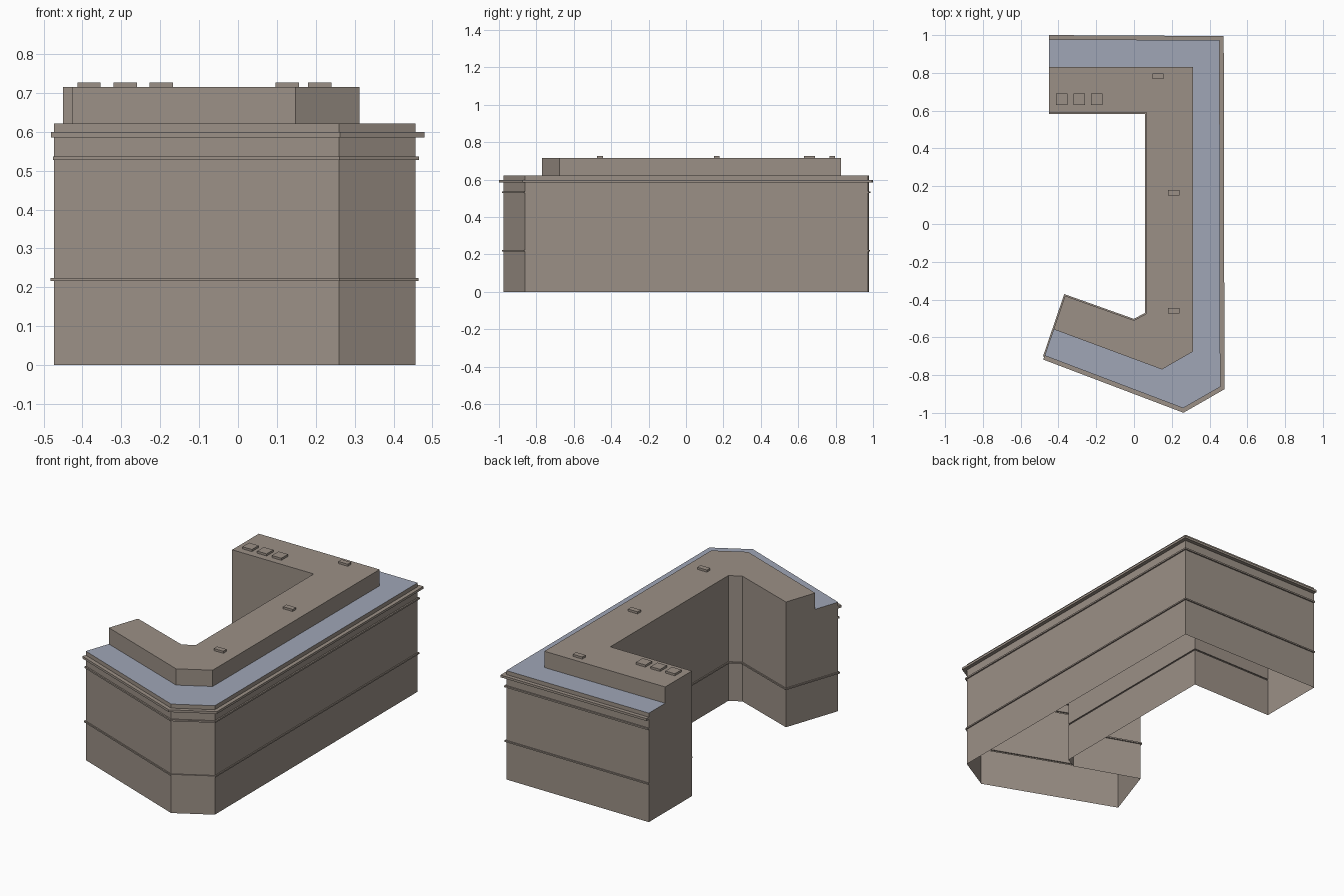
import bpy, bmesh
from mathutils import Vector

if "Cube" in bpy.data.objects:
    bpy.data.objects.remove(bpy.data.objects["Cube"])


def material(name, rgb):
    m = bpy.data.materials.new(name)
    m.diffuse_color = (*rgb, 1)
    m.use_nodes = True
    m.node_tree.nodes["Principled BSDF"].inputs["Base Color"].default_value = m.diffuse_color
    return m


STONE = material("warm_stone", (0.33, 0.28, 0.24))
SLATE = material("blue_grey_roof", (0.35, 0.38, 0.47))

# Footprint corners, clockwise from the back left: street side, then courtyard
street = [Vector(p) for p in [(-0.45, 0.978), (0.453, 0.973), (0.457, -0.862),
                              (0.26, -0.975), (-0.473, -0.697)]]
court = [Vector(p) for p in [(-0.365, -0.38), (0.0, -0.51), (0.065, -0.475),
                             (0.065, 0.59), (-0.45, 0.59)]]
A, E, F, J = street[0], street[-1], court[0], court[-1]
# Street-side line of the set-back upper storey
setback = [Vector(p) for p in [(-0.45, 0.83), (0.313, 0.83), (0.313, -0.675),
                               (0.148, -0.77)]] + [E.lerp(F, 0.44)]
SPLIT, EAVES, TOP = 0.224, 0.622, 0.715


def make(name, bm, mat):
    me = bpy.data.meshes.new(name)
    bm.to_mesh(me)
    bm.free()
    me.materials.append(mat)
    ob = bpy.data.objects.new(name, me)
    bpy.context.collection.objects.link(ob)
    return ob


def polygon(name, pts, mat, up=False):
    bm = bmesh.new()
    f = bm.faces.new([bm.verts.new(p) for p in pts])
    f.normal_update()
    if up and f.normal.z < 0:
        f.normal_flip()
    return make(name, bm, mat)


def offset_path(path, d):
    """Push an open path outwards with mitred corners."""
    dirs = [(b - a).normalized() for a, b in zip(path, path[1:])]
    nrm = [Vector((-v.y, v.x)) for v in dirs]
    out = []
    for i, p in enumerate(path):
        n0, n1 = nrm[max(i - 1, 0)], nrm[min(i, len(nrm) - 1)]
        out.append(p + (n0 + n1) * d / (1 + n0.dot(n1)))
    return out


def wall(name, path, z0, z1, bands=()):
    """Wall along a path, with projecting bands given as (bottom, top, depth)."""
    profile = [(0, z0)]
    for lo, hi, d in bands:
        profile += [(0, lo), (d, lo), (d, hi), (0, hi)]
    if profile[-1][1] < z1:
        profile.append((0, z1))
    bm = bmesh.new()
    rows = [[bm.verts.new((p.x, p.y, z)) for p in offset_path(path, d)]
            for d, z in profile]
    for lo, hi in zip(rows, rows[1:]):
        for i in range(len(path) - 1):
            bm.faces.new((lo[i], hi[i], hi[i + 1], lo[i + 1]))
    # close the band ends
    for k in range(len(bands)):
        r = rows[1 + 4 * k:5 + 4 * k]
        bm.faces.new([v[-1] for v in r])
        bm.faces.new([v[0] for v in reversed(r)])
    return make(name, bm, STONE)


def at(p, z):
    return (p.x, p.y, z)


# Ground storey with its string course, on street and courtyard sides
wall("lower_walls", street + court, 0, SPLIT, [(0.216, SPLIT, 0.007)])
# Upper street walls with string course and cornice
wall("street_walls", street, SPLIT, EAVES,
     [(0.528, 0.537, 0.008), (0.586, 0.599, 0.022)])
# Courtyard walls rise straight to the top roof
wall("courtyard_walls", court, SPLIT, TOP)
# Set-back storey
wall("setback_walls", setback, EAVES, TOP)

# Stepped end walls of the two wings
S0, S1 = setback[0], setback[-1]
polygon("front_wing_end", [at(E, SPLIT), at(E, EAVES), at(S1, EAVES),
                           at(S1, TOP), at(F, TOP), at(F, SPLIT)], STONE)
polygon("back_wing_end", [at(J, 0), at(J, TOP), at(S0, TOP),
                          at(S0, EAVES), at(A, EAVES), at(A, 0)], STONE)

# Roofs
polygon("terrace_roof", [at(p, EAVES) for p in street + setback[::-1]], SLATE, True)
polygon("top_roof", [at(p, TOP) for p in setback + court], STONE, True)

# Roof vents: x, y, width, depth
for i, (x, y, w, d) in enumerate([(-0.383, 0.66, 0.06, 0.06), (-0.29, 0.66, 0.06, 0.06),
                                  (-0.197, 0.66, 0.06, 0.06), (0.127, 0.782, 0.06, 0.03),
                                  (0.21, 0.165, 0.06, 0.03), (0.21, -0.46, 0.06, 0.03)]):
    bm = bmesh.new()
    bmesh.ops.create_cube(bm, size=1)
    bmesh.ops.scale(bm, vec=(w, d, 0.012), verts=bm.verts)
    bmesh.ops.translate(bm, vec=(x, y, TOP + 0.006), verts=bm.verts)
    make(f"roof_vent_{i + 1}", bm, STONE)
